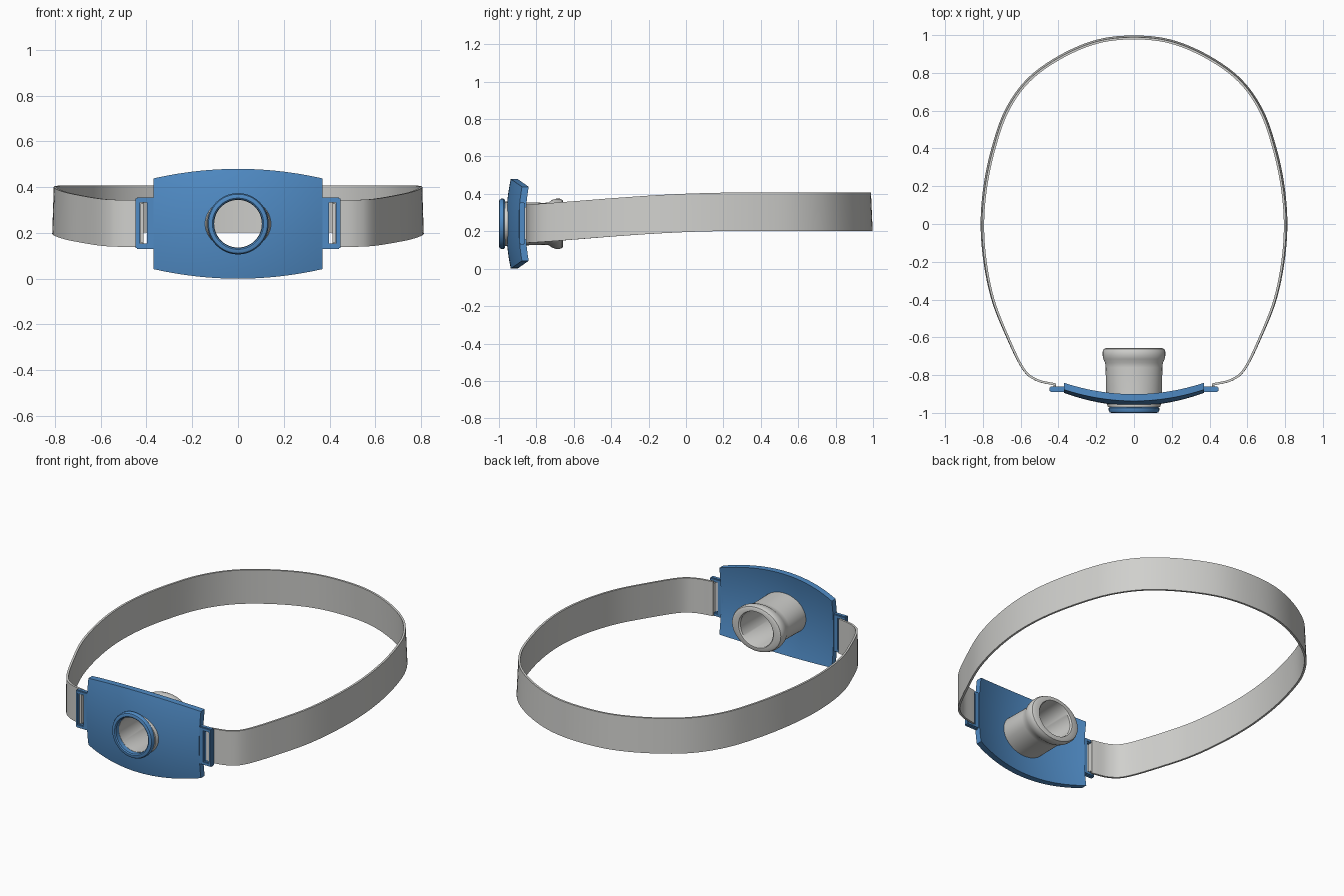
import bpy, bmesh, math
from mathutils import Vector

cube = bpy.data.objects.get("Cube")
if cube:
    bpy.data.objects.remove(cube, do_unlink=True)

MID = 0.24  # height of the mouthpiece axis


def material(name, rgb):
    m = bpy.data.materials.new(name)
    m.use_nodes = True
    m.diffuse_color = (*rgb, 1)
    m.node_tree.nodes["Principled BSDF"].inputs["Base Color"].default_value = (*rgb, 1)
    return m


BLUE = material("blue plastic", (0.08, 0.26, 0.56))
GREY = material("light grey rubber", (0.63, 0.63, 0.61))


def finish(name, bm, mat, angle=35):
    bmesh.ops.recalc_face_normals(bm, faces=bm.faces)
    me = bpy.data.meshes.new(name)
    bm.to_mesh(me)
    bm.free()
    me.materials.append(mat)
    ob = bpy.data.objects.new(name, me)
    bpy.context.collection.objects.link(ob)
    bpy.ops.object.select_all(action="DESELECT")
    ob.select_set(True)
    bpy.context.view_layer.objects.active = ob
    bpy.ops.object.shade_smooth_by_angle(angle=math.radians(angle))
    return ob


def skin(bm, rings, closed):
    """Join successive closed vertex loops with quads."""
    rings = [[bm.verts.new(p) for p in r] for r in rings]
    n = len(rings[0])
    pairs = list(zip(rings, rings[1:])) + ([(rings[-1], rings[0])] if closed else [])
    for a, b in pairs:
        for i in range(n):
            j = (i + 1) % n
            bm.faces.new((a[i], a[j], b[j], b[i]))
    return rings


def lathe(name, profile, mat, n=64):
    """Closed profile of (y, x radius, z radius) swept round the axis."""
    bm = bmesh.new()
    turns = [math.tau * i / n for i in range(n)]
    skin(bm, [[(rx * math.cos(t), y, MID + rz * math.sin(t)) for t in turns]
              for y, rx, rz in profile], True)
    return finish(name, bm, mat)


# Curved face plate with a round hole
def plate_y(x, dz):
    return -0.962 + 0.068 * (x / 0.37) ** 2 + 0.025 * (dz / 0.24) ** 2


def edge_z(x):
    return 0.24 - 0.042 * (x / 0.37) ** 2


STEPS = 24
xs = [0.37 - 0.74 * i / STEPS for i in range(STEPS)]
zs = [edge_z(0.37) * (1 - 2 * i / STEPS) for i in range(STEPS)]
border = [(x, edge_z(x)) for x in xs] + [(-0.37, z) for z in zs]
border += [(-x, -z) for x, z in border]


def plate_ring(t, depth):
    ring = []
    for bx, bz in border:
        inner = Vector((bx, bz)).normalized() * 0.115
        p = inner.lerp(Vector((bx, bz)), t)
        ring.append((p.x, plate_y(p.x, p.y) + depth, MID + p.y))
    return ring


bm = bmesh.new()
layers = [i / 10 for i in range(11)]
skin(bm, [plate_ring(t, 0) for t in layers]
     + [plate_ring(t, 0.036) for t in reversed(layers)], True)
finish("face_plate", bm, BLUE)

# Rounded front ring
ring = [(-0.968, 0.105), (-0.968, 0.128), (-0.975, 0.134), (-0.988, 0.134),
        (-0.997, 0.129), (-1.0, 0.121), (-1.0, 0.112), (-0.995, 0.106)]
lathe("front_ring", [(y, r, r) for y, r in ring], BLUE)

# Mouthpiece tube: oval outside, round bore, flared rolled lip
lathe("mouthpiece_tube", [
    (-0.97, 0.104, 0.104), (-0.97, 0.138, 0.118), (-0.94, 0.148, 0.118),
    (-0.76, 0.150, 0.112), (-0.735, 0.153, 0.114), (-0.715, 0.162, 0.128),
    (-0.695, 0.166, 0.134), (-0.675, 0.166, 0.134), (-0.662, 0.160, 0.129),
    (-0.657, 0.150, 0.120), (-0.657, 0.115, 0.106), (-0.665, 0.107, 0.104)], GREY)


# Strap buckles on both sides
def bar(bm, x0, x1, z0, z1, y0=-0.889, y1=-0.861):
    made = bmesh.ops.create_cube(bm, size=1)["verts"]
    for v in made:
        v.co = ((x0 + x1) / 2 + v.co.x * (x1 - x0), (y0 + y1) / 2 + v.co.y * (y1 - y0),
                (z0 + z1) / 2 + v.co.z * (z1 - z0))


for side, label in ((1, "left"), (-1, "right")):
    bm = bmesh.new()
    for z0, z1 in ((0.13, 0.153), (0.332, 0.355)):
        bar(bm, 0.345, 0.447, z0, z1)
    bar(bm, 0.428, 0.447, 0.13, 0.355)
    bar(bm, 0.355, 0.398, 0.13, 0.355)
    bmesh.ops.bevel(bm, geom=bm.edges[:], offset=0.005, segments=2, affect="EDGES")
    for v in bm.verts:
        v.co.x *= side
    finish(label + "_buckle", bm, BLUE)

    # Strap fold around the outer buckle bar
    bm = bmesh.new()
    bar(bm, 0.414, 0.427, 0.156, 0.329, -0.88, -0.853)
    for v in bm.verts:
        v.co.x *= side
    finish(label + "_strap_fold", bm, GREY)

# Head strap following a smooth mirrored path
half = [(0.2, 0.975), (0.4, 0.89), (0.57, 0.765), (0.685, 0.6), (0.755, 0.4),
        (0.797, 0.2), (0.812, 0), (0.797, -0.2), (0.755, -0.4), (0.685, -0.58),
        (0.595, -0.765), (0.52, -0.83), (0.415, -0.856)]
ctrl = [Vector(p) for p in [(-x, y) for x, y in reversed(half)] + [(0, 0.998)] + half]
ctrl = [2 * ctrl[0] - ctrl[1]] + ctrl + [2 * ctrl[-1] - ctrl[-2]]
path = []
for a, b, c, d in zip(ctrl, ctrl[1:], ctrl[2:], ctrl[3:]):
    for k in range(6):
        t = k / 6
        path.append(0.5 * (2 * b + (c - a) * t + (2 * a - 5 * b + 4 * c - d) * t * t
                           + (3 * b - a - 3 * c + d) * t ** 3))
path.append(ctrl[-2])

sections = []
for i, p in enumerate(path):
    along = (path[min(i + 1, len(path) - 1)] - path[max(i - 1, 0)]).normalized()
    inward = Vector((along.y, -along.x))
    rise = min(1, (p.y + 0.86) / 1.16)
    low = 0.138 + 0.064 * math.sin(rise * math.pi / 2) ** 1.2 if rise > 0 else 0.138
    lean = 0.009 * max(rise, 0)
    sections.append([(*(p + inward * o), z) for o, z in (
        (0, low), (lean, low + 0.205), (lean + 0.012, low + 0.205), (0.012, low))])
bm = bmesh.new()
loops = skin(bm, sections, False)
bm.faces.new(loops[0])
bm.faces.new(loops[-1])
finish("head_strap", bm, GREY)
